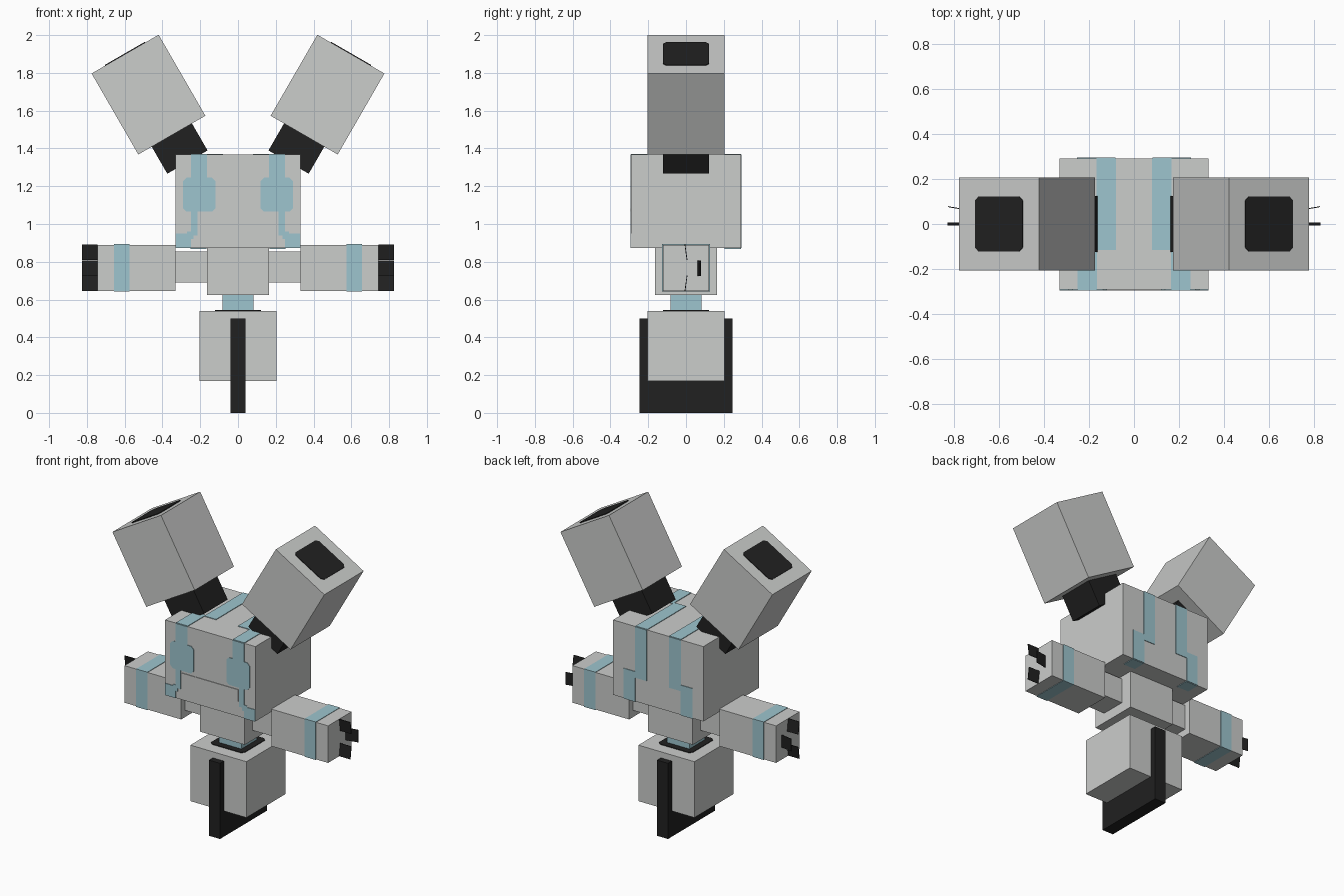
import bpy
import bmesh
import math
from mathutils import Matrix, Vector

cube = bpy.data.objects.get("Cube")
if cube:
    bpy.data.objects.remove(cube, do_unlink=True)


def material(name, color):
    m = bpy.data.materials.new(name)
    m.use_nodes = True
    m.diffuse_color = (*color, 1)
    bsdf = m.node_tree.nodes["Principled BSDF"]
    bsdf.inputs["Base Color"].default_value = (*color, 1)
    bsdf.inputs["Roughness"].default_value = 0.8
    return m


GREY = material("light grey", (0.6, 0.61, 0.6))
BLUE = material("pale blue", (0.34, 0.56, 0.62))
BLACK = material("soft black", (0.015, 0.015, 0.015))


def box(name, x, y, z, mat, matrix=None, round_axis=None, flip=False):
    """Box between ranges; round_axis chamfers the edges along that axis."""
    bm = bmesh.new()
    bmesh.ops.create_cube(bm, size=1)
    size = Vector([r[1] - r[0] for r in (x, y, z)])
    mid = Vector([(r[0] + r[1]) / 2 for r in (x, y, z)])
    for v in bm.verts:
        v.co = Vector([a * b for a, b in zip(v.co, size)]) + mid
    if round_axis is not None:
        edges = [e for e in bm.edges
                 if abs((e.verts[0].co - e.verts[1].co).normalized()[round_axis]) > 0.9]
        bmesh.ops.bevel(bm, geom=edges, offset=0.018, segments=1, affect='EDGES')
    if matrix is not None:
        bm.transform(matrix)
    if flip:
        bm.transform(Matrix.Scale(-1, 4, (1, 0, 0)))
        bmesh.ops.reverse_faces(bm, faces=bm.faces)
    mesh = bpy.data.meshes.new(name)
    bm.to_mesh(mesh)
    bm.free()
    mesh.materials.append(mat)
    ob = bpy.data.objects.new(name, mesh)
    bpy.context.collection.objects.link(ob)


def pair(name, *args, **kw):
    box("left_" + name, *args, **kw)
    box("right_" + name, *args, flip=True, **kw)


def sym(r):
    return (-r, r)


T = 0.004  # thickness of painted plates

# Base block with the slim runner through it
box("base_block", sym(0.205), sym(0.205), (0.17, 0.54), GREY)
box("base_runner", sym(0.04), sym(0.245), (0, 0.5), BLACK)
box("waist_ring", sym(0.123), sym(0.123), (0.54, 0.54 + T), BLACK, round_axis=2)
box("waist", sym(0.082), sym(0.082), (0.54, 0.63), BLUE)

# Torso and arms
box("torso", sym(0.164), sym(0.164), (0.625, 0.875), GREY)
pair("upper_arm", (0.16, 0.34), sym(0.083), (0.69, 0.855), GREY)
pair("forearm", (0.33, 0.745), sym(0.123), (0.645, 0.89), GREY)
pair("forearm_band", (0.575, 0.657), sym(0.126), (0.642, 0.893), BLUE)

# Thin fingers, each slightly twisted
def finger(name, y, z, angle, axis):
    m = Matrix.Translation((0.785, y, z)) @ Matrix.Rotation(math.radians(angle), 4, axis)
    pair(name, sym(0.041), sym(0.002), sym(0.041), BLACK, matrix=m)


finger("top_finger", 0, 0.85, 8, 'X')
finger("bottom_finger", 0, 0.686, -8, 'X')
finger("middle_finger", 0.07, 0.767, 10, 'Z')

# Head
FRONT, BACK, TOP, BOTTOM = -0.29, 0.29, 1.367, 0.872
box("head", sym(0.33), (FRONT, BACK), (BOTTOM, TOP), GREY)
face = (FRONT - T, FRONT)
rear = (BACK, BACK + T)
crown = (TOP, TOP + T)
under = (BOTTOM - T, BOTTOM)
pair("eye", (0.12, 0.29), face, (1.065, 1.245), BLUE, round_axis=1)
pair("brow_stripe", (0.165, 0.25), face, (1.23, TOP), BLUE)
pair("cheek_line", (0.215, 0.25), face, (0.94, 1.08), BLUE)
pair("cheek_corner", (0.25, 0.33), face, (BOTTOM, 0.95), BLUE)
pair("cheek_step", (0.235, 0.27), face, (0.92, 0.96), BLUE)
box("mouth_plate", sym(0.205), face, (0.97, 1.05), GREY)

# Stripes over the crown and down the back of the head
pair("crown_front_stripe", (0.165, 0.25), (FRONT, -0.1), crown, BLUE)
pair("crown_stripe", (0.08, 0.166), (-0.115, BACK), crown, BLUE, )
pair("rear_stripe", (0.082, 0.168), rear, (1.03, TOP), BLUE)
pair("rear_lower_stripe", (0.166, 0.252), rear, (BOTTOM, 1.07), BLUE)
pair("under_stripe", (0.166, 0.252), (0.205, BACK), under, BLUE)

# Ears tilt outward on dark stems, each with a dark patch on its end
tilt = Matrix.Translation((0.474, 0, 1.685)) @ Matrix.Rotation(math.radians(30), 4, 'Y')
half = 0.2475
pair("ear", sym(0.205), sym(0.205), sym(half), GREY, matrix=tilt)
pair("ear_stem", sym(0.123), sym(0.123), (-half - 0.165, -half), BLACK, matrix=tilt)
pair("ear_patch", sym(0.122), sym(0.122), (half, half + T), BLACK, matrix=tilt, round_axis=2)
